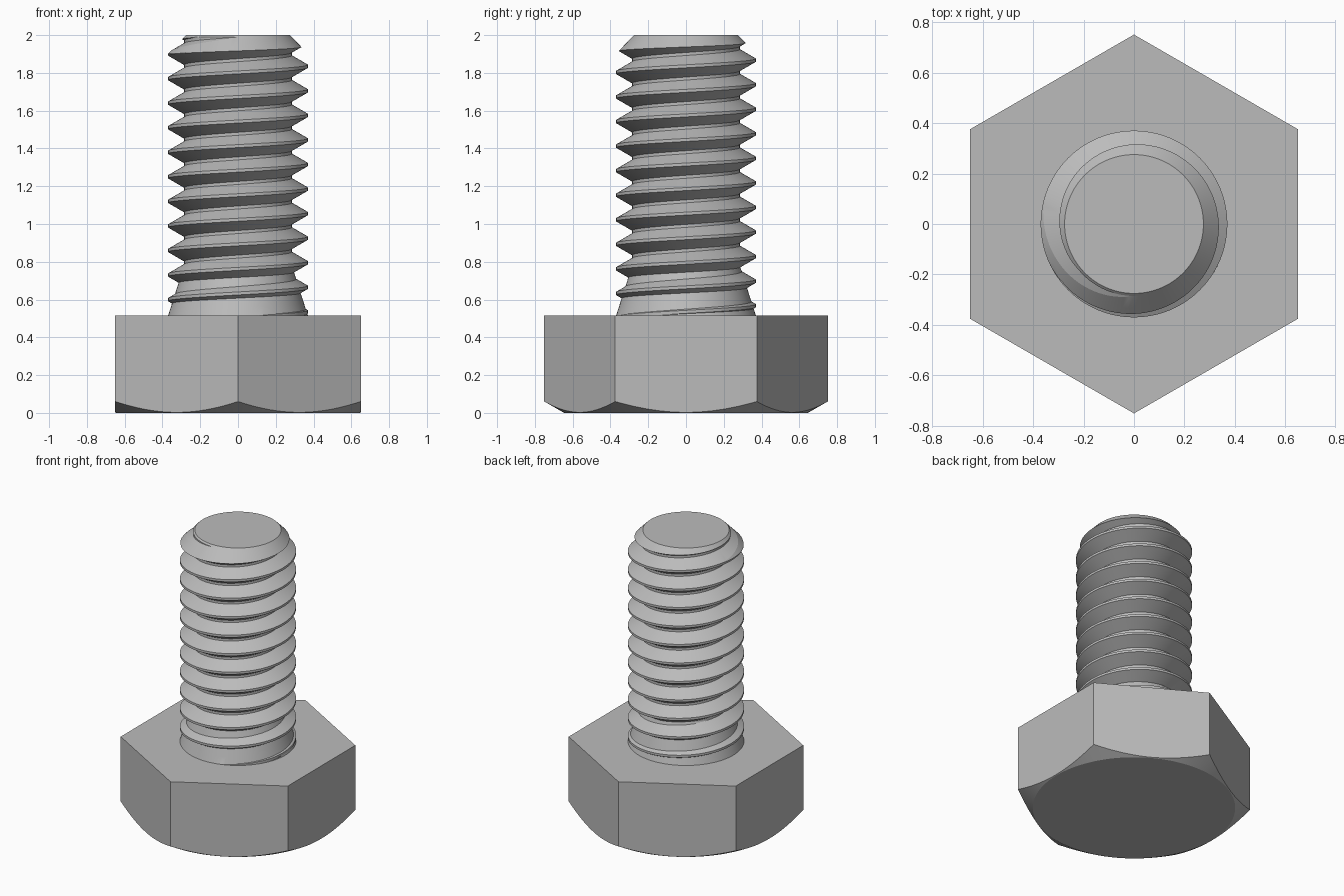
import bpy
import bmesh
from math import pi, cos, sin, radians

cube = bpy.data.objects.get("Cube")
if cube:
    bpy.data.objects.remove(cube, do_unlink=True)

steel = bpy.data.materials.new("grey steel")
steel.use_nodes = True
grey = (0.5, 0.5, 0.5, 1)
steel.diffuse_color = grey
steel.node_tree.nodes["Principled BSDF"].inputs["Base Color"].default_value = grey

HEAD_TOP, TOP = 0.515, 2.0


def finish(name, bm):
    """Smooth the gentle edges, keep the others sharp, and link the object."""
    bmesh.ops.recalc_face_normals(bm, faces=bm.faces[:])
    for face in bm.faces:
        face.smooth = True
    for edge in bm.edges:
        edge.smooth = edge.calc_face_angle(0) < radians(14)
    mesh = bpy.data.meshes.new(name)
    bm.to_mesh(mesh)
    bm.free()
    mesh.materials.append(steel)
    obj = bpy.data.objects.new(name, mesh)
    bpy.context.collection.objects.link(obj)
    return obj


# Hexagonal head with a conical chamfer around its underside
def build_head(flat=0.65, disc=0.645, slope=0.57, cols=120):
    bm = bmesh.new()
    rings = [[], [], []]
    for j in range(cols):
        a = 2 * pi * j / cols
        within = (a + pi / 6) % (pi / 3) - pi / 6
        # the corner column sits on the seam between two sides
        r = flat / cos(within)
        points = ((disc, 0), (r, (r - disc) * slope), (r, HEAD_TOP))
        for ring, (radius, z) in zip(rings, points):
            ring.append(bm.verts.new((radius * cos(a), radius * sin(a), z)))
    for low, high in zip(rings, rings[1:]):
        for j in range(cols):
            k = (j + 1) % cols
            bm.faces.new((low[j], low[k], high[k], high[j]))
    bm.faces.new(rings[0][::-1])
    bm.faces.new(rings[-1])
    return finish("hex_head", bm)


# Shank: a helical thread trimmed by a tip chamfer and a run-out cone
PITCH, CREST, ROOT = 0.13, 0.37, 0.285
PROFILE = ((-0.008, CREST), (0.008, CREST), (0.057, ROOT), (0.073, ROOT))


def chamfer(z):
    return 0.275 + (TOP - z) * 0.97


def runout(z):
    return CREST - (z - HEAD_TOP) * 0.32


def thread_column(shift):
    """Profile points up one column, with each midpoint set on the trimming cone."""
    points = [(1.835 + shift + k * PITCH + dz, r)
              for k in range(-12, 3) for dz, r in PROFILE]
    column = []
    for (z0, r0), (z1, r1) in zip(points, points[1:]):
        cone = chamfer if z0 > 1.3 else runout
        f0, f1 = r0 - cone(z0), r1 - cone(z1)
        t = min(0.95, max(0.05, f0 / (f0 - f1)))
        column += [(z0, r0), (z0 + (z1 - z0) * t, r0 + (r1 - r0) * t)]
    return [(z, min(max(r, runout(z)), chamfer(z))) for z, r in column]


def build_shank(cols=96):
    bm = bmesh.new()
    grid = []
    for j in range(cols):
        a = 2 * pi * j / cols
        grid.append([bm.verts.new((r * cos(a), r * sin(a), z))
                     for z, r in thread_column(PITCH * j / cols)])
    # one full turn climbs one pitch, so the seam joins rows one pitch apart
    turn = 2 * len(PROFILE)
    for j in range(cols):
        here = grid[j]
        there = grid[j + 1] if j + 1 < cols else grid[0][turn:]
        for i in range(min(len(here), len(there)) - 1):
            bm.faces.new((here[i], there[i], there[i + 1], here[i + 1]))
    # cut both ends level and cap them
    for z, up in ((TOP, 1), (HEAD_TOP - 0.015, -1)):
        cut = bmesh.ops.bisect_plane(
            bm, geom=bm.verts[:] + bm.edges[:] + bm.faces[:], dist=1e-6,
            plane_co=(0, 0, z), plane_no=(0, 0, up), clear_outer=True)
        rim = [e for e in cut["geom_cut"] if isinstance(e, bmesh.types.BMEdge)]
        bmesh.ops.edgeloop_fill(bm, edges=rim)
    return finish("threaded_shank", bm)


build_head()
build_shank()
